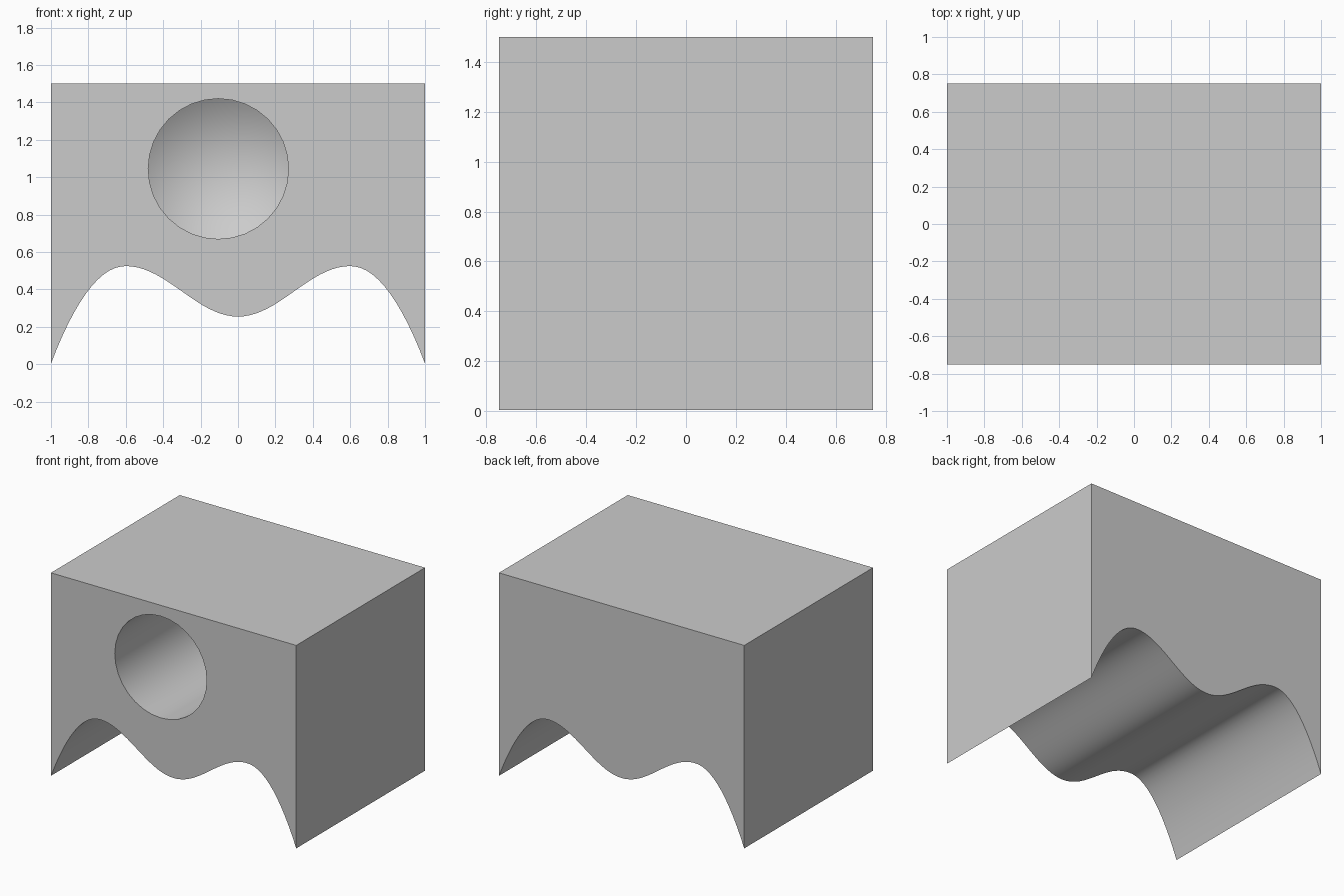
import bpy, bmesh, math

if "Cube" in bpy.data.objects:
    bpy.data.objects.remove(bpy.data.objects["Cube"])

W, D, H = 1.0, 0.75, 1.5      # half width, half depth, height


def make_object(name, bm):
    bmesh.ops.recalc_face_normals(bm, faces=bm.faces[:])
    mesh = bpy.data.meshes.new(name)
    bm.to_mesh(mesh)
    bm.free()
    obj = bpy.data.objects.new(name, mesh)
    bpy.context.collection.objects.link(obj)
    return obj


def wave(x):
    """Height of the underside: central dip, two crests, falling to the corners."""
    x = abs(x)
    if x < 0.6:
        return 0.255 + 0.135 * (1 - math.cos(math.pi * x / 0.6))
    return 0.525 * (1 - ((x - 0.6) / 0.4) ** 2) + 0.004 * (x - 0.6) / 0.4


# Block: wavy-bottomed profile extruded from front to back
bm = bmesh.new()
N = 64
profile = [(-W + 2 * W * i / N, wave(-W + 2 * W * i / N)) for i in range(N + 1)]
profile += [(W, H), (-W, H)]
face = bm.faces.new([bm.verts.new((x, -D, z)) for x, z in profile])
ext = bmesh.ops.extrude_face_region(bm, geom=[face])
bmesh.ops.translate(bm, vec=(0, 2 * D, 0),
                    verts=[v for v in ext["geom"] if isinstance(v, bmesh.types.BMVert)])
block = make_object("block", bm)

# Drill-shaped cutter: straight bore ending in a conical tip
SIDES, R, CX, CZ = 32, 0.375, -0.105, 1.045
START, END, TIP = -D - 0.2, 0.25, 0.49
bm = bmesh.new()
rings = [[bm.verts.new((CX + R * math.cos(2 * math.pi * i / SIDES), y,
                        CZ + R * math.sin(2 * math.pi * i / SIDES)))
          for i in range(SIDES)] for y in (START, END)]
apex = bm.verts.new((CX, TIP, CZ))
bm.faces.new(rings[0])
for i in range(SIDES):
    j = (i + 1) % SIDES
    bm.faces.new((rings[0][i], rings[0][j], rings[1][j], rings[1][i]))
    bm.faces.new((rings[1][i], rings[1][j], apex))
cutter = make_object("hole_cutter", bm)
cutter.hide_render = True
cutter.hide_set(True)

# Blind hole in the front
cut = block.modifiers.new("hole", "BOOLEAN")
cut.operation = "DIFFERENCE"
cut.solver = "EXACT"
cut.object = cutter
bpy.context.view_layer.objects.active = block
block.select_set(True)
bpy.ops.object.modifier_apply(modifier=cut.name)
bpy.data.objects.remove(cutter)

# Smooth the bore and the wave, keep the block edges sharp
bpy.ops.object.shade_smooth_by_angle(angle=math.radians(30))
